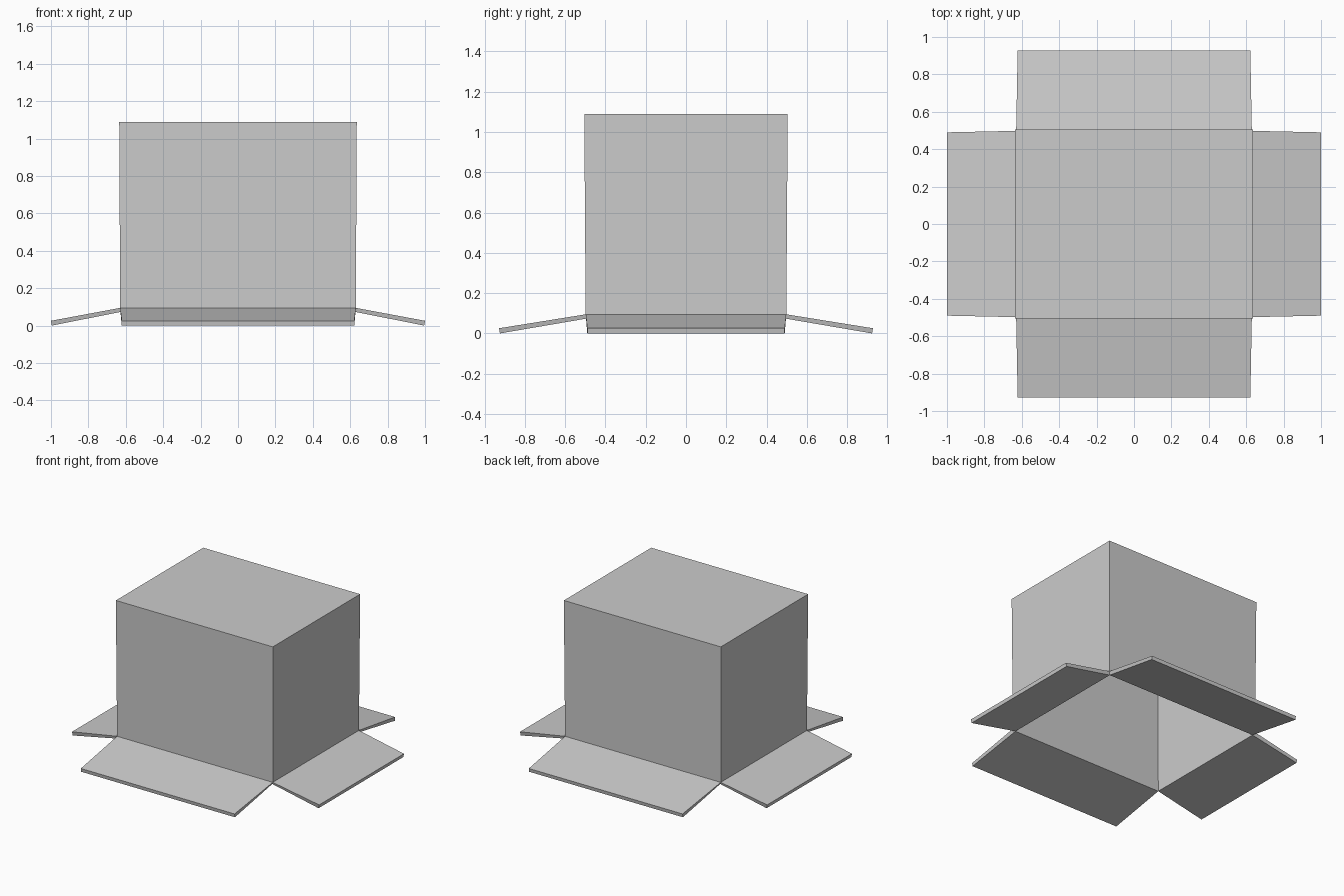
import bpy
import bmesh
from mathutils import Vector

default = bpy.data.objects.get("Cube")
if default:
    bpy.data.objects.remove(default, do_unlink=True)

# Single plain grey
grey = bpy.data.materials.new("plain_grey")
grey.use_nodes = True
colour = (0.6, 0.6, 0.6, 1)
grey.diffuse_color = colour
grey.node_tree.nodes["Principled BSDF"].inputs["Base Color"].default_value = colour

TOP, HINGE, TIP = 1.09, 0.095, 0.026
CORNERS = ((-1, -1), (1, -1), (1, 1), (-1, 1))

bm = bmesh.new()


def ring(half_x, half_y, z):
    return [bm.verts.new((sx * half_x, sy * half_y, z)) for sx, sy in CORNERS]


# Closed top and four slightly tapered walls
upper = ring(0.635, 0.505, TOP)
lower = ring(0.63, 0.498, HINGE)
bm.faces.new(upper)
for i in range(4):
    j = (i + 1) % 4
    a, b = lower[i], lower[j]
    bm.faces.new((a, b, upper[j], upper[i]))

    # Flap folded outward from the bottom edge of this wall
    along = (b.co - a.co).normalized()
    outward = along.cross(Vector((0, 0, 1)))
    reach = 0.37 if abs(outward.x) > 0.5 else 0.43
    drop = Vector((0, 0, TIP - HINGE))
    tip_a = bm.verts.new(a.co + outward * reach + along * 0.008 + drop)
    tip_b = bm.verts.new(b.co + outward * reach - along * 0.008 + drop)
    bm.faces.new((tip_a, tip_b, b, a))

bmesh.ops.recalc_face_normals(bm, faces=bm.faces)
crown = max(bm.faces, key=lambda f: f.calc_center_median().z)
if crown.normal.z < 0:
    bmesh.ops.reverse_faces(bm, faces=bm.faces)

mesh = bpy.data.meshes.new("open_carton")
bm.to_mesh(mesh)
bm.free()
mesh.materials.append(grey)
carton = bpy.data.objects.new("open_carton", mesh)
bpy.context.collection.objects.link(carton)

# Cardboard thickness, inward and under the flaps
shell = carton.modifiers.new("card_thickness", "SOLIDIFY")
shell.thickness = 0.026
shell.offset = -1
